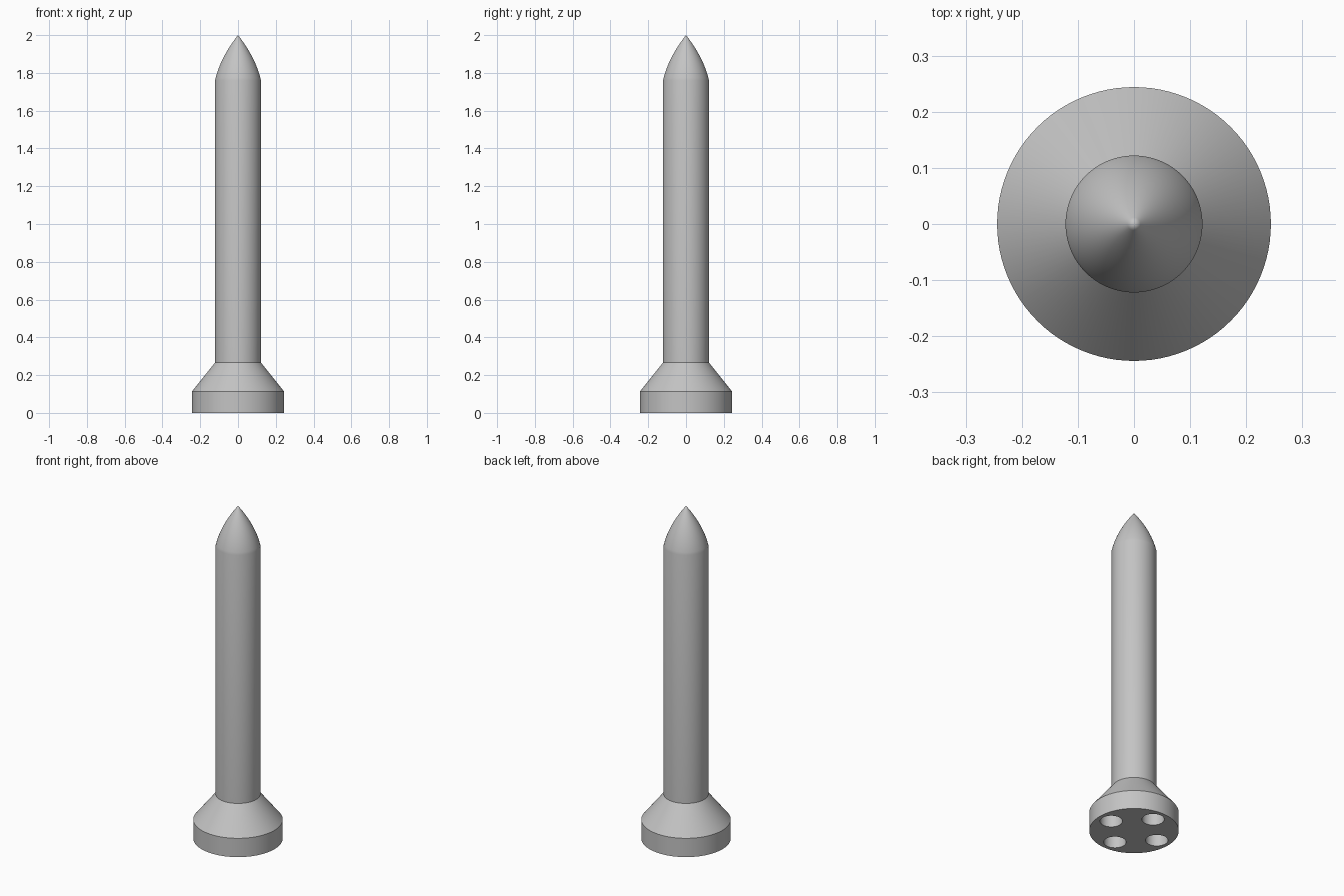
import bpy, bmesh, math

if "Cube" in bpy.data.objects:
    bpy.data.objects.remove(bpy.data.objects["Cube"], do_unlink=True)

BODY_R, SKIRT_R = 0.122, 0.244
SKIRT_Z, BODY_Z, NOSE_Z, TIP_Z = 0.113, 0.266, 1.76, 2.0
SEGMENTS = 96

grey = bpy.data.materials.new("light grey metal")
grey.use_nodes = True
colour = (0.55, 0.55, 0.55, 1)
grey.diffuse_color = colour
grey.node_tree.nodes["Principled BSDF"].inputs["Base Color"].default_value = colour


def lathe(name, profile, steps=SEGMENTS, centre=(0, 0)):
    """Revolve a list of (radius, height) points about a vertical axis."""
    bm = bmesh.new()
    verts = [bm.verts.new((r, 0, z)) for r, z in profile]
    edges = [bm.edges.new(pair) for pair in zip(verts, verts[1:])]
    bmesh.ops.spin(bm, geom=verts + edges, cent=(0, 0, 0), axis=(0, 0, 1),
                   angle=math.tau, steps=steps, use_duplicate=False)
    bmesh.ops.remove_doubles(bm, verts=bm.verts, dist=1e-5)
    bmesh.ops.recalc_face_normals(bm, faces=bm.faces)
    mesh = bpy.data.meshes.new(name)
    bm.to_mesh(mesh)
    bm.free()
    mesh.materials.append(grey)
    obj = bpy.data.objects.new(name, mesh)
    obj.location = (*centre, 0)
    bpy.context.collection.objects.link(obj)
    return obj


def make_active(obj):
    bpy.ops.object.select_all(action="DESELECT")
    obj.select_set(True)
    bpy.context.view_layer.objects.active = obj


# Straight body with a bulged pointed nose
nose = []
for i in range(17):
    t = i / 16
    nose.append((BODY_R * (1 - t) + 0.067 * t * (1 - t),
                 NOSE_Z + (TIP_Z - NOSE_Z) * t))
body = lathe("body_and_nose", [(BODY_R, BODY_Z)] + nose)

# Flared skirt, closed top and bottom
skirt = lathe("engine_skirt", [(0, 0), (SKIRT_R, 0), (SKIRT_R, SKIRT_Z),
                               (BODY_R, BODY_Z), (0, BODY_Z)])

# Four round nozzle recesses in the underside
for i in range(4):
    a = i * math.pi / 2
    cutter = lathe("nozzle_cutter",
                   [(0, -0.1), (0.061, -0.1), (0.061, 0.113), (0, 0.113)],
                   48, (0.162 * math.cos(a), 0.162 * math.sin(a)))
    cutter.hide_render = True
    cut = skirt.modifiers.new("nozzle", "BOOLEAN")
    cut.operation = "DIFFERENCE"
    cut.solver = "EXACT"
    cut.object = cutter
    make_active(skirt)
    bpy.ops.object.modifier_apply(modifier=cut.name)
    bpy.data.objects.remove(cutter, do_unlink=True)

for obj in (body, skirt):
    make_active(obj)
    bpy.ops.object.shade_smooth_by_angle(angle=math.radians(30))
